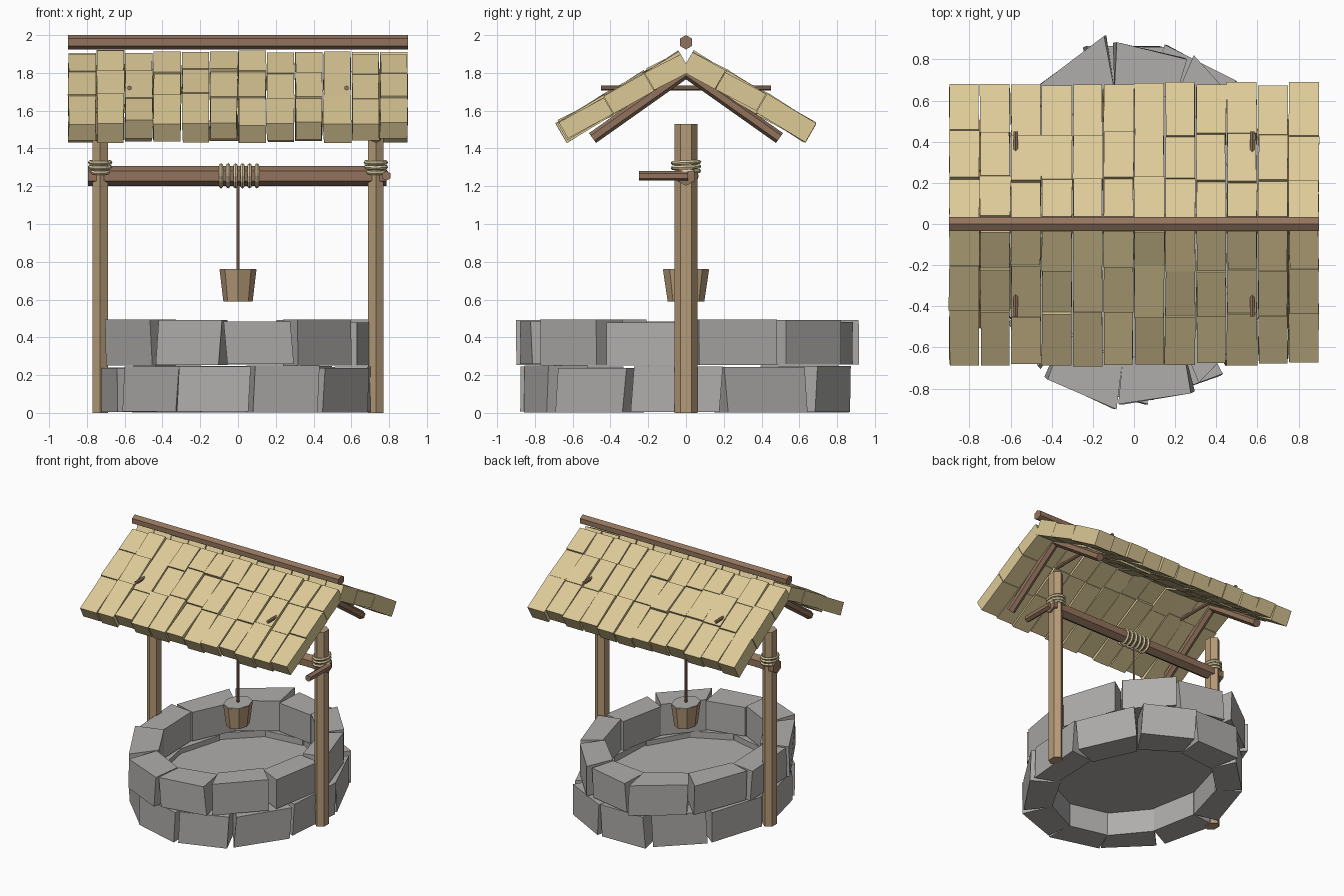
import bpy, bmesh, math, random
from mathutils import Vector, Matrix

random.seed(4)
cube = bpy.data.objects.get("Cube")
if cube:
    bpy.data.objects.remove(cube)


def material(name, rgb):
    m = bpy.data.materials.new(name)
    m.use_nodes = True
    m.diffuse_color = (*rgb, 1)
    m.node_tree.nodes["Principled BSDF"].inputs["Base Color"].default_value = (*rgb, 1)
    return m


STONE = material("grey stone", (0.43, 0.42, 0.41))
STRAW = material("straw shingle", (0.72, 0.59, 0.31))
LIGHT = material("light wood", (0.47, 0.33, 0.19))
DARK = material("dark wood", (0.29, 0.175, 0.11))
ROPE = material("pale rope", (0.70, 0.60, 0.36))
SQUASH = 0.8  # the well is narrower in x than in y


def make(name, bm, mat):
    bmesh.ops.recalc_face_normals(bm, faces=bm.faces)
    mesh = bpy.data.meshes.new(name)
    bm.to_mesh(mesh)
    bm.free()
    mesh.materials.append(mat)
    ob = bpy.data.objects.new(name, mesh)
    bpy.context.collection.objects.link(ob)
    return ob


def rod(name, a, b, r, mat, sides=6, r2=None, squash=1):
    """Straight bar from a to b."""
    a, b = Vector(a), Vector(b)
    bm = bmesh.new()
    place = Matrix.Translation((a + b) / 2) @ (b - a).to_track_quat('Z', 'Y').to_matrix().to_4x4()
    bmesh.ops.create_cone(bm, cap_ends=True, segments=sides, radius1=r, radius2=r2 or r,
                          depth=(b - a).length, matrix=place)
    mid = (a.x + b.x) / 2
    for v in bm.verts:
        v.co.x = mid + (v.co.x - mid) * squash
    return make(name, bm, mat)


def block(bm, corners):
    """Six-sided block from a bottom quad followed by a top quad."""
    v = [bm.verts.new(c) for c in corners]
    bm.faces.new(v[:4])
    bm.faces.new(v[4:])
    for i in range(4):
        j = (i + 1) % 4
        bm.faces.new((v[i], v[j], v[j + 4], v[i + 4]))


def wobble(amount):
    return random.uniform(-amount, amount)


# Stone rings
def stone_ring(name, z0, z1, start):
    bm = bmesh.new()
    count = 11
    step = math.tau / count
    for i in range(count):
        mid = math.radians(start) + (i + 0.5) * step
        outer, inner = 0.895 + wobble(0.02), 0.67 + wobble(0.015)
        half = step * 0.5
        left, right = half * random.uniform(0.84, 1), half * random.uniform(0.84, 1)
        twist, low, high = wobble(0.025), z0 + random.uniform(0, 0.008), z1 + wobble(0.008)
        plan = [(inner, -half), (outer + twist, -left), (outer - twist, right), (inner, half)]
        corners = []
        for z, lean in ((low, 0), (high, wobble(0.03))):
            for radius, angle in plan:
                t = mid + angle + (lean if radius > 0.8 else 0)
                corners.append((radius * math.sin(t) * SQUASH, -radius * math.cos(t), z))
        block(bm, corners)
    make(name, bm, STONE)


stone_ring("lower_stone_ring", 0, 0.243, 5)
stone_ring("upper_stone_ring", 0.25, 0.487, -6)
rod("well_floor", (0, 0, 0.19), (0, 0, 0.2), 0.69, STONE, 22, squash=SQUASH)


# Shingled roof, one tile per block
def roof_slope(name, side):
    bm = bmesh.new()
    columns, width, pitch = 12, 0.15, math.radians(30)
    down = Vector((0, side * math.cos(pitch), -math.sin(pitch)))
    out = Vector((0, side * math.sin(pitch), math.cos(pitch)))
    ridge = Vector((0, 0, 1.93))
    for c in range(columns):
        x0 = -0.9 + c * width
        cuts = [0.04, 0.25 + wobble(0.02), 0.51 + wobble(0.02), 0.79 + wobble(0.012)]
        for s0, s1 in zip(cuts, cuts[1:]):
            rise, tilt = wobble(0.008), wobble(0.007)
            narrow = random.uniform(0.001, 0.005)
            corners = []
            for h in (-0.11 + wobble(0.006), rise):
                for x, s in ((x0 + narrow, s0), (x0 + width - narrow, s0),
                             (x0 + width - narrow + wobble(0.004), s1 - 0.003),
                             (x0 + narrow + wobble(0.004), s1 - 0.003)):
                    lift = h + (tilt if s > s0 else -tilt)
                    corners.append(ridge + Vector((x, 0, 0)) + down * s + out * lift)
            block(bm, corners)
    make(name, bm, STRAW)


roof_slope("front_roof_shingles", -1)
roof_slope("back_roof_shingles", 1)
rod("ridge_beam", (-0.9, 0, 1.962), (0.9, 0, 1.962), 0.038, DARK)

# Posts, rafters, tie bars and lashings on both sides
for label, sx in (("left", 1), ("right", -1)):
    x = 0.73 * sx
    rod(label + "_post", (x, 0, 0), (x, 0, 1.53), 0.06, LIGHT, squash=SQUASH)
    for end, sy in (("front", -1), ("back", 1)):
        rod(f"{label}_{end}_rafter", (x, 0, 1.805), (x, 0.495 * sy, 1.455), 0.032, DARK)
    rod(label + "_tie_bar", (0.575 * sx, -0.45, 1.72), (0.575 * sx, 0.45, 1.72), 0.013, DARK)


def rope_ring(name, location, radius, rotation=(0, 0, 0), squash=1):
    bpy.ops.mesh.primitive_torus_add(major_segments=12, minor_segments=5, major_radius=radius,
                                     minor_radius=0.011, location=location, rotation=rotation)
    ob = bpy.context.object
    ob.name = name
    ob.scale.x = squash
    ob.data.materials.append(ROPE)


for label, sx in (("left", 1), ("right", -1)):
    for i in range(3):
        rope_ring(f"{label}_lashing_{i}", (0.73 * sx, 0, 1.276 + 0.025 * i), 0.07,
                  (wobble(0.08), 0, 0), SQUASH)

# Axle with crank and wound rope
rod("axle", (-0.795, 0, 1.255), (0.785, 0, 1.255), 0.053, DARK)
rod("crank_handle", (0.785, 0.01, 1.255), (0.785, -0.25, 1.255), 0.026, DARK)
for i in range(6):
    rope_ring(f"rope_coil_{i}", (-0.09 + 0.038 * i, 0, 1.255), 0.056, (0, math.pi / 2, 0))

# Hanging rope and bucket
rod("hanging_rope", (0, 0, 0.75), (0, 0, 1.22), 0.009, DARK)
rod("bucket", (0, 0, 0.59), (0, 0, 0.758), 0.097, LIGHT, 8, 0.122, SQUASH)
rod("bucket_water", (0, 0, 0.756), (0, 0, 0.763), 0.12, STONE, 8, squash=SQUASH)
